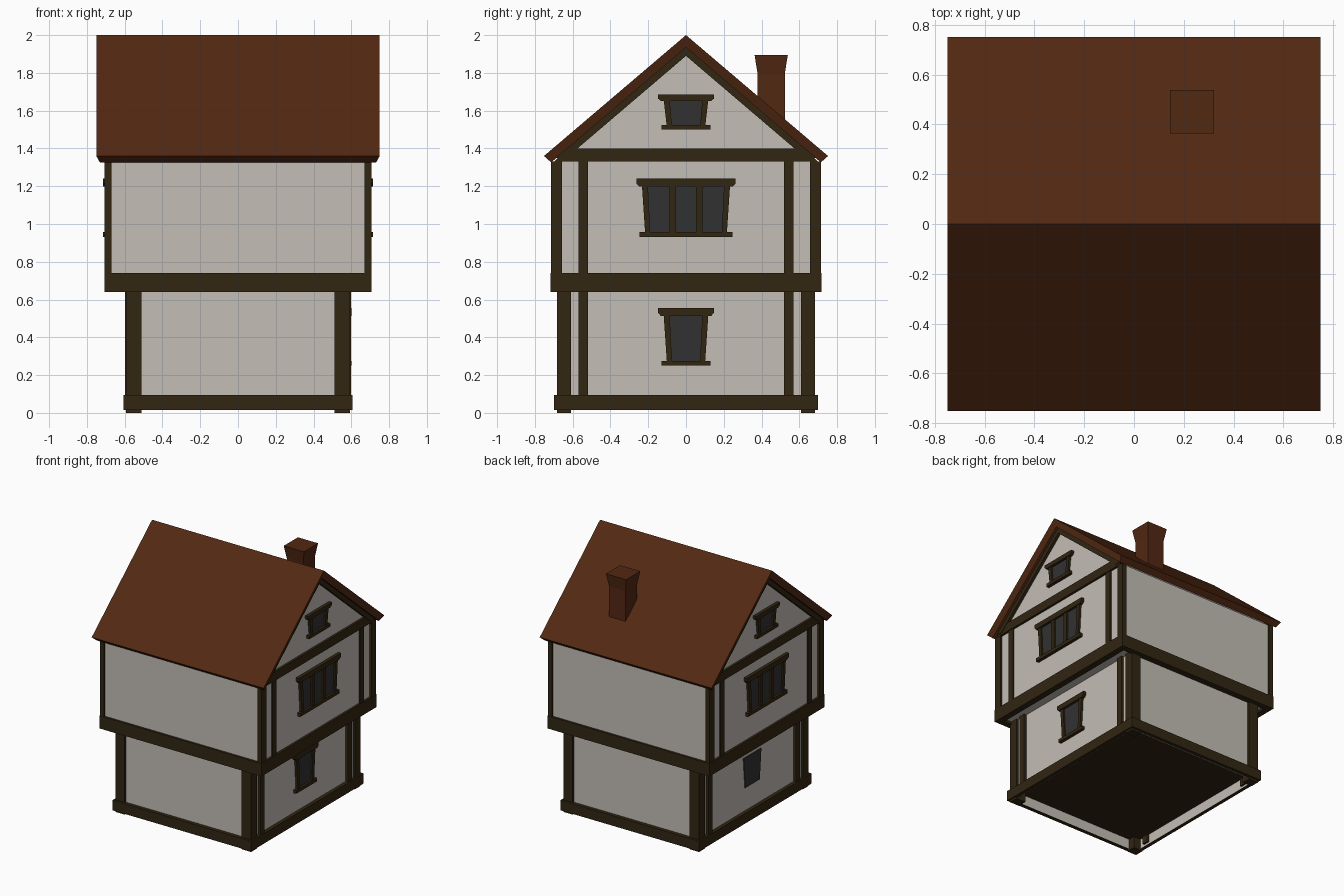
import bpy, bmesh, math
from mathutils import Matrix

cube = bpy.data.objects.get("Cube")
if cube:
    bpy.data.objects.remove(cube, do_unlink=True)


def material(name, rgb):
    m = bpy.data.materials.new(name)
    m.use_nodes = True
    m.diffuse_color = (*rgb, 1)
    m.node_tree.nodes["Principled BSDF"].inputs["Base Color"].default_value = (*rgb, 1)
    return m


PLASTER = material("plaster", (0.55, 0.51, 0.465))
TIMBER = material("dark_timber", (0.031, 0.019, 0.006))
TILE = material("red_brown_tile", (0.085, 0.021, 0.006))
GLASS = material("dark_glass", (0.031, 0.031, 0.032))


def finish(name, bm, mat):
    bmesh.ops.recalc_face_normals(bm, faces=bm.faces)
    mesh = bpy.data.meshes.new(name)
    bm.to_mesh(mesh)
    bm.free()
    mesh.materials.append(mat)
    ob = bpy.data.objects.new(name, mesh)
    bpy.context.collection.objects.link(ob)
    return ob


def prism(name, pts, x0, x1, mat):
    """Extrude a (y, z) outline from x0 to x1."""
    bm = bmesh.new()
    face = bm.faces.new([bm.verts.new((x0, y, z)) for y, z in pts])
    ext = bmesh.ops.extrude_face_region(bm, geom=[face])["geom"]
    moved = [g for g in ext if isinstance(g, bmesh.types.BMVert)]
    bmesh.ops.translate(bm, vec=(x1 - x0, 0, 0), verts=moved)
    return finish(name, bm, mat)


def box(name, x, y, z, mat):
    return prism(name, [(y[0], z[0]), (y[1], z[0]), (y[1], z[1]), (y[0], z[1])], *x, mat)


def taper(bottom, top, z0, z1):
    return [(-bottom, z0), (bottom, z0), (top, z1), (-top, z1)]


def ring(name, hx, hy, t, z):
    """Four boards around a rectangle."""
    for s, side in ((1, "left"), (-1, "right")):
        box(f"{side}_{name}", (s * (hx - t), s * hx), (-hy, hy), z, TIMBER)
    for s, side in ((1, "back"), (-1, "front")):
        box(f"{side}_{name}", (-hx + t, hx - t), (s * (hy - t), s * hy), z, TIMBER)


SLOPE = 0.853

# Lower walls, open underneath, with a raised floor
lower = box("lower_walls", (-0.575, 0.575), (-0.665, 0.665), (0.015, 0.67), PLASTER)
bm = bmesh.new()
bm.from_mesh(lower.data)
bmesh.ops.delete(bm, geom=[f for f in bm.faces if f.calc_center_median().z < 0.02],
                 context="FACES_ONLY")
bm.to_mesh(lower.data)
bm.free()
box("floor", (-0.572, 0.572), (-0.662, 0.662), (0.09, 0.1), TIMBER)

# Upper walls with the gables
prism("upper_walls", [(-0.7, 0.66), (0.7, 0.66), (0.7, 1.33), (0, 1.92), (-0.7, 1.33)],
      -0.69, 0.69, PLASTER)

# Horizontal beams
ring("sill_beam", 0.605, 0.7, 0.028, (0.015, 0.095))
ring("floor_beam", 0.708, 0.717, 0.05, (0.64, 0.74))

# Roof, with its underside a little shorter than the top
roof = prism("roof", [(-0.752, 1.36), (0, 2), (0.752, 1.36), (0.714, 1.326),
                      (0, 1.935), (-0.714, 1.326)], -0.75, 0.75, TILE)
for v in roof.data.vertices:
    if v.co.z < 1.35 or 1.9 < v.co.z < 1.95:
        v.co.x *= 0.975

# Chimney with a flared top
box("chimney_shaft", (0.161, 0.305), (0.379, 0.523), (1.45, 1.8), TILE)
bm = bmesh.new()
bmesh.ops.create_cone(bm, cap_ends=True, segments=4, radius1=0.072 * math.sqrt(2),
                      radius2=0.088 * math.sqrt(2), depth=0.1,
                      matrix=Matrix.Translation((0.233, 0.451, 1.845))
                      @ Matrix.Rotation(math.pi / 4, 4, "Z"))
finish("chimney_cap", bm, TILE)


def window(name, s, x, z0, z1, half, head, sill, mullions=(), framed=True):
    """Tapered window on a gable wall at distance x."""
    slant = 0.02
    glass_top = z1 - head
    prism(name + "_glass", taper(half - slant - 0.01, half - 0.01, z0 + sill, glass_top),
          s * (x - 0.01), s * (x + 0.006), GLASS)
    if not framed:
        return
    out = (s * (x - 0.01), s * (x + 0.018))
    for m in (1, -1):
        prism(f"{name}_jamb_{'back' if m > 0 else 'front'}",
              [(m * (half - slant - 0.027), z0), (m * (half - slant), z0),
               (m * half, z1 - 0.01), (m * (half - 0.032), z1 - 0.01)], *out, TIMBER)
    for i, y in enumerate(mullions):
        box(f"{name}_mullion_{i + 1}", out, (y - 0.018, y + 0.018), (z0, z1 - 0.01), TIMBER)
    wide = (s * (x - 0.01), s * (x + 0.025))
    w = half + 0.028
    notch = z1 - head * 0.6
    prism(name + "_header", [(-w, z1), (-w, notch), (0.015 - w, glass_top),
                             (w - 0.015, glass_top), (w, notch), (w, z1)], *wide, TIMBER)
    box(name + "_sill", wide, (-half - 0.01, half + 0.01), (z0, z0 + sill), TIMBER)


for s, side in ((1, "left"), (-1, "right")):
    # Corner posts and studs
    for m, end in ((1, "back"), (-1, "front")):
        tag = f"{side}_{end}"
        box(tag + "_lower_post", (s * 0.51, s * 0.592), (m * 0.61, m * 0.683), (0, 0.67), TIMBER)
        box(tag + "_upper_post", (s * 0.67, s * 0.706), (m * 0.656, m * 0.714), (0.7, 1.33), TIMBER)
        box(tag + "_lower_stud", (s * 0.56, s * 0.597), (m * 0.52, m * 0.57), (0.03, 0.66), TIMBER)
        box(tag + "_upper_stud", (s * 0.68, s * 0.702), (m * 0.52, m * 0.57), (0.7, 1.35), TIMBER)
    # Gable tie beam and rafters
    prism(side + "_tie_beam", taper(0.7, 0.62, 1.33, 1.4), s * 0.68, s * 0.708, TIMBER)
    end_z = 1.94 - SLOPE * 0.69
    prism(side + "_rafters", [(-0.69, end_z), (0, 1.94), (0.69, end_z),
                              (0.64, 1.89 - SLOPE * 0.64), (0, 1.89),
                              (-0.64, 1.89 - SLOPE * 0.64)], s * 0.68, s * 0.712, TIMBER)
    # Windows
    window(side + "_attic_window", s, 0.69, 1.5, 1.685, 0.12, 0.035, 0.025)
    window(side + "_upper_window", s, 0.69, 0.93, 1.24, 0.235, 0.042, 0.027, (-0.07, 0.07))
    window(side + "_lower_window", s, 0.575, 0.25, 0.555, 0.12, 0.042, 0.025, framed=s > 0)
